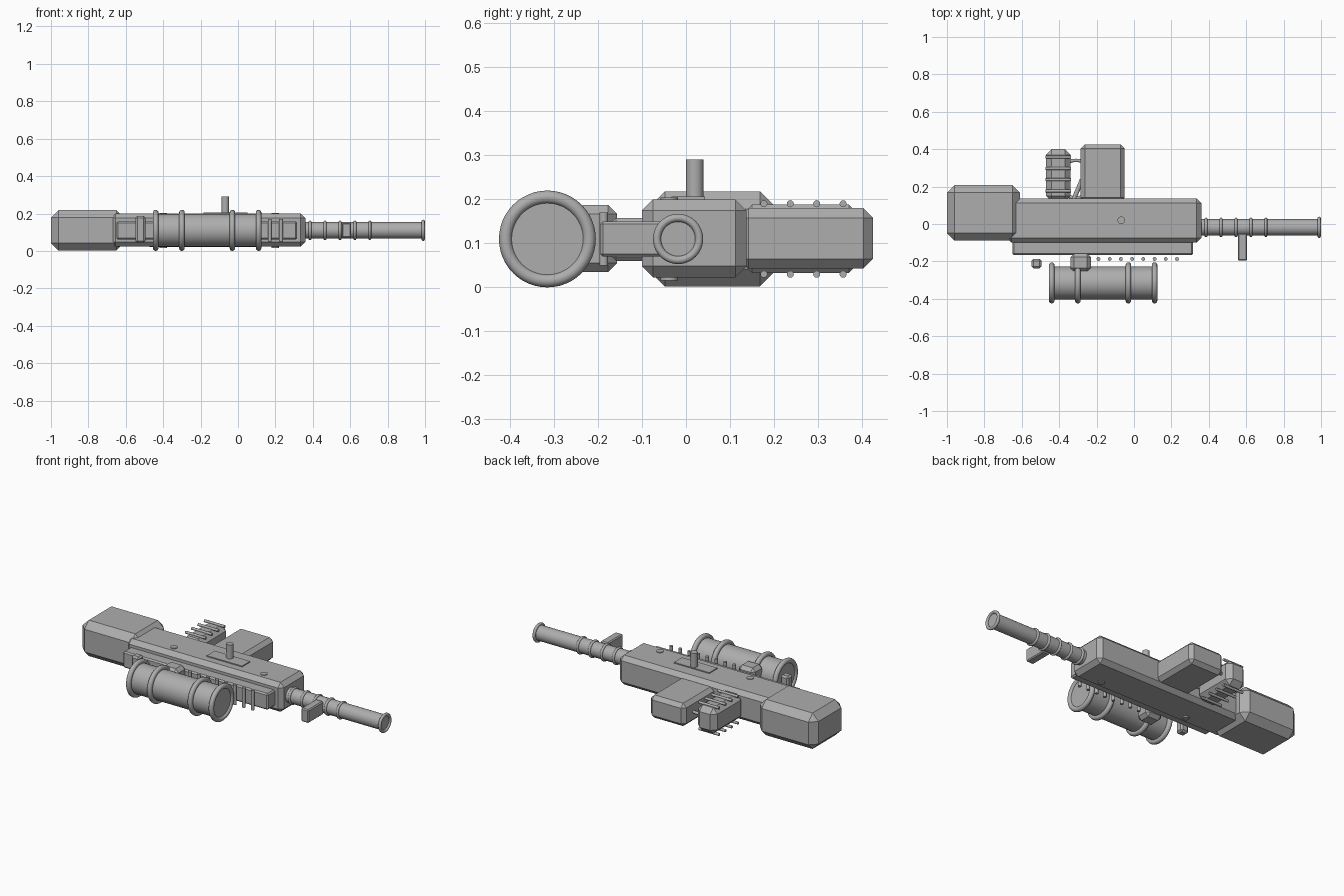
import bpy
from math import pi
from mathutils import Vector

cube = bpy.data.objects.get("Cube")
if cube:
    bpy.data.objects.remove(cube)

metal = bpy.data.materials.new("plain grey")
metal.use_nodes = True
GREY = (0.42, 0.42, 0.42, 1)
metal.diffuse_color = GREY
metal.node_tree.nodes["Principled BSDF"].inputs["Base Color"].default_value = GREY

MID = 0.11  # shared mid-plane height
TURN = {"x": (0, pi / 2, 0), "y": (pi / 2, 0, 0), "z": (0, 0, 0)}


def finish(name, smooth=False):
    ob = bpy.context.object
    ob.name = name
    ob.data.materials.append(metal)
    if smooth:
        bpy.ops.object.shade_smooth_by_angle(angle=0.6)
    return ob


def box(name, x, y, z, chamfer=0.0):
    """Chamfered block from (min, max) pairs."""
    lo, hi = Vector((x[0], y[0], z[0])), Vector((x[1], y[1], z[1]))
    bpy.ops.mesh.primitive_cube_add(size=1, location=(lo + hi) / 2)
    bpy.context.object.scale = hi - lo
    bpy.ops.object.transform_apply(location=False, rotation=False, scale=True)
    ob = finish(name)
    if chamfer:
        mod = ob.modifiers.new("chamfer", "BEVEL")
        mod.width = chamfer
        mod.segments = 1
    return ob


def rod(name, centre, radius, length, axis="x", sides=32):
    bpy.ops.mesh.primitive_cylinder_add(vertices=sides, radius=radius, depth=length,
                                        location=centre, rotation=TURN[axis])
    return finish(name, True)


def ring(name, centre, major, minor, axis="x"):
    bpy.ops.mesh.primitive_torus_add(major_segments=48, minor_segments=12,
                                     major_radius=major, minor_radius=minor,
                                     location=centre, rotation=TURN[axis])
    return finish(name, True)


# Main body, stock, grip and magazine
box("body", (-0.68, 0.36), (-0.1, 0.137), (0.023, 0.2), 0.025)
box("stock", (-1.0, -0.61), (-0.088, 0.208), (0.002, 0.218), 0.04)
box("grip", (-0.47, -0.34), (0.12, 0.4), (0.033, 0.188), 0.03)
box("magazine", (-0.285, -0.05), (0.12, 0.425), (0.043, 0.18), 0.022)

# Ribs across both sides of the grip
for i in range(4):
    for side in (-1, 1):
        rod("grip_rib", (-0.405, 0.177 + 0.06 * i, MID + side * 0.08), 0.008, 0.135, sides=12)

# Trigger and its guard
ring("trigger_guard", (-0.31, 0.24, MID), 0.1, 0.009, "z")
trigger = rod("trigger", (-0.3, 0.185, MID), 0.012, 0.11, "y", 16)
trigger.rotation_euler = (pi / 2, 0, -0.4)

# Rail with studs, rear sight
box("rail", (-0.65, 0.315), (-0.167, -0.08), (0.06, 0.158), 0.008)
for i in range(8):
    rod("rail_stud", (-0.19 + 0.06 * i, -0.187, MID), 0.01, 0.12, "z", 16)
box("rear_sight", (-0.548, -0.495), (-0.237, -0.187), (0.043, 0.187), 0.01)

# Scope
rod("scope_tube", (-0.165, -0.315, MID), 0.088, 0.56, sides=48)
for x in (-0.44, -0.3, -0.03, 0.11):
    ring("scope_ring", (x, -0.315, MID), 0.095, 0.015)
box("scope_mount", (-0.34, -0.23), (-0.255, -0.157), (0.035, 0.187), 0.02)

# Barrel with bands, muzzle and front sight
rod("barrel", (0.66, -0.018, MID), 0.044, 0.66)
for x in (0.385, 0.465, 0.545, 0.625, 0.705):
    ring("barrel_band", (x, -0.018, MID), 0.044, 0.008)
ring("muzzle_ring", (0.99, -0.018, MID), 0.048, 0.009)
box("front_sight", (0.555, 0.605), (-0.195, -0.05), (0.07, 0.15), 0.006)

# Side plate, cocking post and through pins
box("side_plate", (-0.185, 0.05), (-0.033, 0.043), (0.19, 0.206))
rod("cocking_post", (-0.068, 0.02, 0.24), 0.02, 0.1, "z", 24)
for x in (-0.4, 0.2):
    rod("body_pin", (x, -0.038, MID), 0.02, 0.188, "z", 24)
